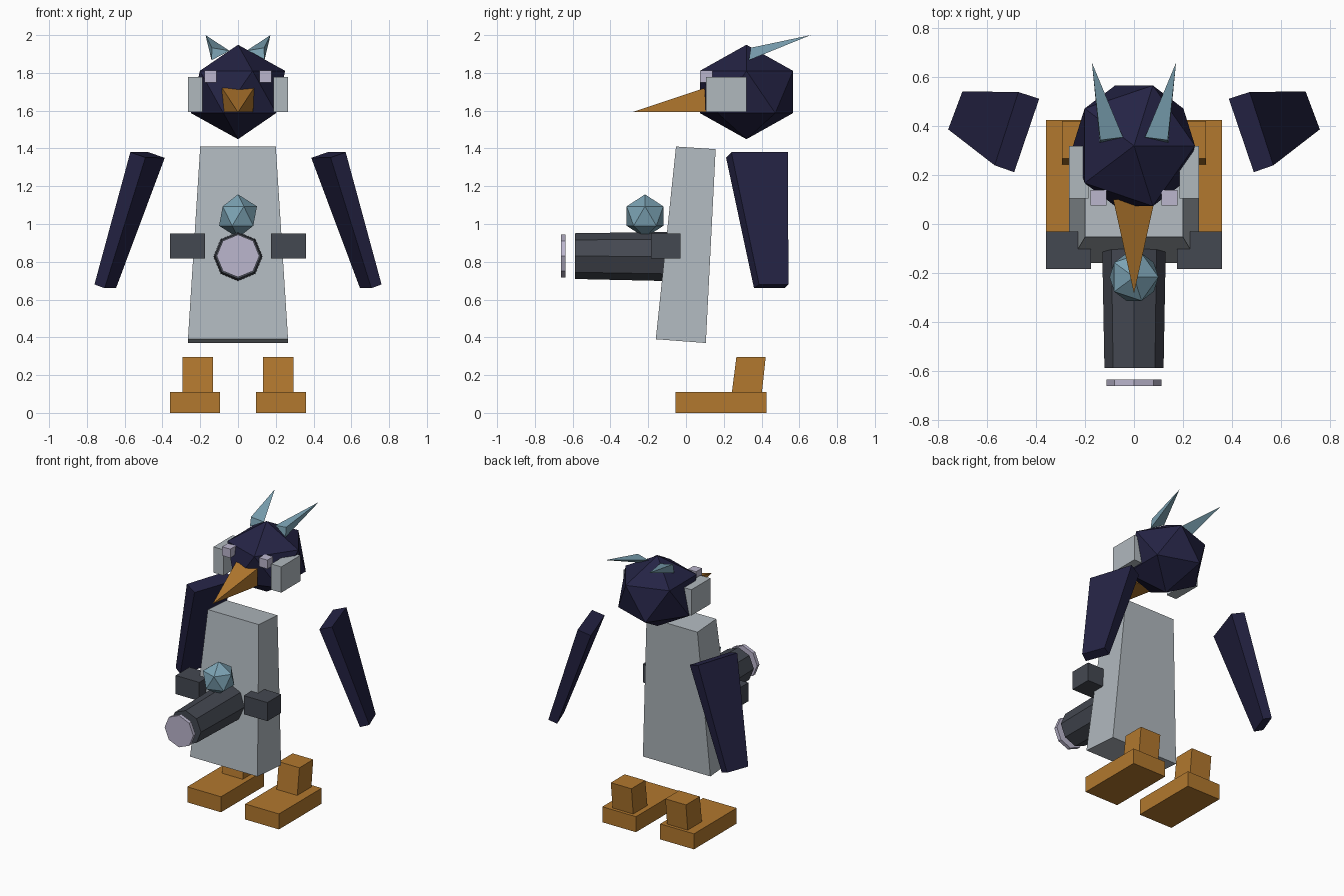
import bpy, bmesh
from mathutils import Vector

if "Cube" in bpy.data.objects:
    bpy.data.objects.remove(bpy.data.objects["Cube"])


def colour(name, r, g, b):
    """Flat material from 0-255 display values, stored as linear."""
    m = bpy.data.materials.new(name)
    lin = [((c / 255 + 0.055) / 1.055) ** 2.4 for c in (r, g, b)]
    m.diffuse_color = (*lin, 1)
    m.use_nodes = True
    m.node_tree.nodes["Principled BSDF"].inputs["Base Color"].default_value = m.diffuse_color
    return m


NAVY = colour("navy", 36, 35, 68)
GREY = colour("pale_grey", 176, 184, 190)
ORANGE = colour("orange", 178, 120, 46)
CHARCOAL = colour("charcoal", 68, 72, 81)
TEAL = colour("teal", 124, 163, 180)
LILAC = colour("lilac", 187, 182, 205)


def finish(name, bm, mat):
    bmesh.ops.recalc_face_normals(bm, faces=bm.faces)
    me = bpy.data.meshes.new(name)
    bm.to_mesh(me)
    bm.free()
    me.materials.append(mat)
    ob = bpy.data.objects.new(name, me)
    bpy.context.collection.objects.link(ob)
    return ob


def loft(name, a, b, mat):
    """Solid between two matching rings of points; a one-point ring is a tip."""
    bm = bmesh.new()
    va = [bm.verts.new(p) for p in a]
    vb = [bm.verts.new(p) for p in b]
    n = len(va)
    bm.faces.new(va)
    if len(vb) > 1:
        bm.faces.new(vb)
    for i in range(n):
        j = (i + 1) % n
        if len(vb) > 1:
            bm.faces.new((va[i], va[j], vb[j], vb[i]))
        else:
            bm.faces.new((va[i], va[j], vb[0]))
    return finish(name, bm, mat)


def rect(x0, x1, y0, y1, z0, z1=None):
    """Rectangle ring, with z0 at the front edge and z1 at the back edge."""
    z1 = z0 if z1 is None else z1
    return [(x0, y0, z0), (x1, y0, z0), (x1, y1, z1), (x0, y1, z1)]


def box(name, x, y, z, mat):
    return loft(name, rect(*x, *y, z[0]), rect(*x, *y, z[1]), mat)


def ico(name, centre, size, mat):
    bm = bmesh.new()
    bmesh.ops.create_icosphere(bm, subdivisions=1, radius=1)
    bmesh.ops.scale(bm, vec=Vector(size), verts=bm.verts)
    bmesh.ops.translate(bm, vec=Vector(centre), verts=bm.verts)
    return finish(name, bm, mat)


def octagon(r, y, z):
    d = r * 0.7071
    return [(x, y, z + h) for x, h in
            ((r, 0), (d, d), (0, r), (-d, d), (-r, 0), (-d, -d), (0, -r), (d, -d))]


# Leaning tapered body
loft("body", rect(-0.265, 0.265, -0.16, 0.105, 0.39, 0.37),
     rect(-0.2, 0.2, -0.053, 0.157, 1.41, 1.396), GREY)

# Faceted head and beak
ico("head", (0, 0.32, 1.699), (0.279, 0.29, 0.25), NAVY)
loft("beak", [(-0.085, 0.1, 1.72), (0.085, 0.1, 1.72),
              (0.08, 0.105, 1.593), (-0.08, 0.105, 1.593)],
     [(0, -0.285, 1.592)], ORANGE)

# Cannon barrel, muzzle disc and sighting orb
loft("barrel", octagon(0.121, -0.588, 0.83), octagon(0.13, -0.1, 0.828), CHARCOAL)
loft("muzzle_disc", octagon(0.113, -0.662, 0.831), octagon(0.113, -0.637, 0.831), LILAC)
ico("orb", (0, -0.217, 1.042), (0.112, 0.114, 0.115), TEAL)

# Paired parts, mirrored left and right
for side, s in (("left", -1), ("right", 1)):
    def mx(points):
        return [(s * x, y, z) for x, y, z in points]

    def pair_box(name, x, y, z, mat):
        box(f"{side}_{name}", (s * x[0], s * x[1]), y, z, mat)

    pair_box("cheek", (0.187, 0.266), (0.105, 0.32), (1.594, 1.777), GREY)
    pair_box("eye", (0.113, 0.178), (0.075, 0.14), (1.75, 1.813), LILAC)
    pair_box("hand", (0.175, 0.36), (-0.185, -0.03), (0.818, 0.95), CHARCOAL)
    pair_box("foot", (0.095, 0.36), (-0.055, 0.425), (0.0, 0.11), ORANGE)
    loft(f"{side}_leg", mx(rect(0.133, 0.295, 0.243, 0.402, 0.11)),
         mx(rect(0.133, 0.295, 0.267, 0.422, 0.297)), ORANGE)
    # Three-sided horn sweeping back
    loft(f"{side}_horn", mx([(0.14, 0.333, 1.867), (0.045, 0.355, 1.917),
                             (0.138, 0.343, 1.933)]),
         mx([(0.172, 0.66, 2.0)]), TEAL)
    # Slab wing, splayed outward
    loft(f"{side}_wing", mx([(0.388, 0.512, 1.35), (0.473, 0.54, 1.38),
                             (0.57, 0.24, 1.38), (0.49, 0.212, 1.352)]),
         mx([(0.646, 0.522, 0.66), (0.702, 0.542, 0.68),
             (0.76, 0.387, 0.68), (0.706, 0.36, 0.66)]), NAVY)
